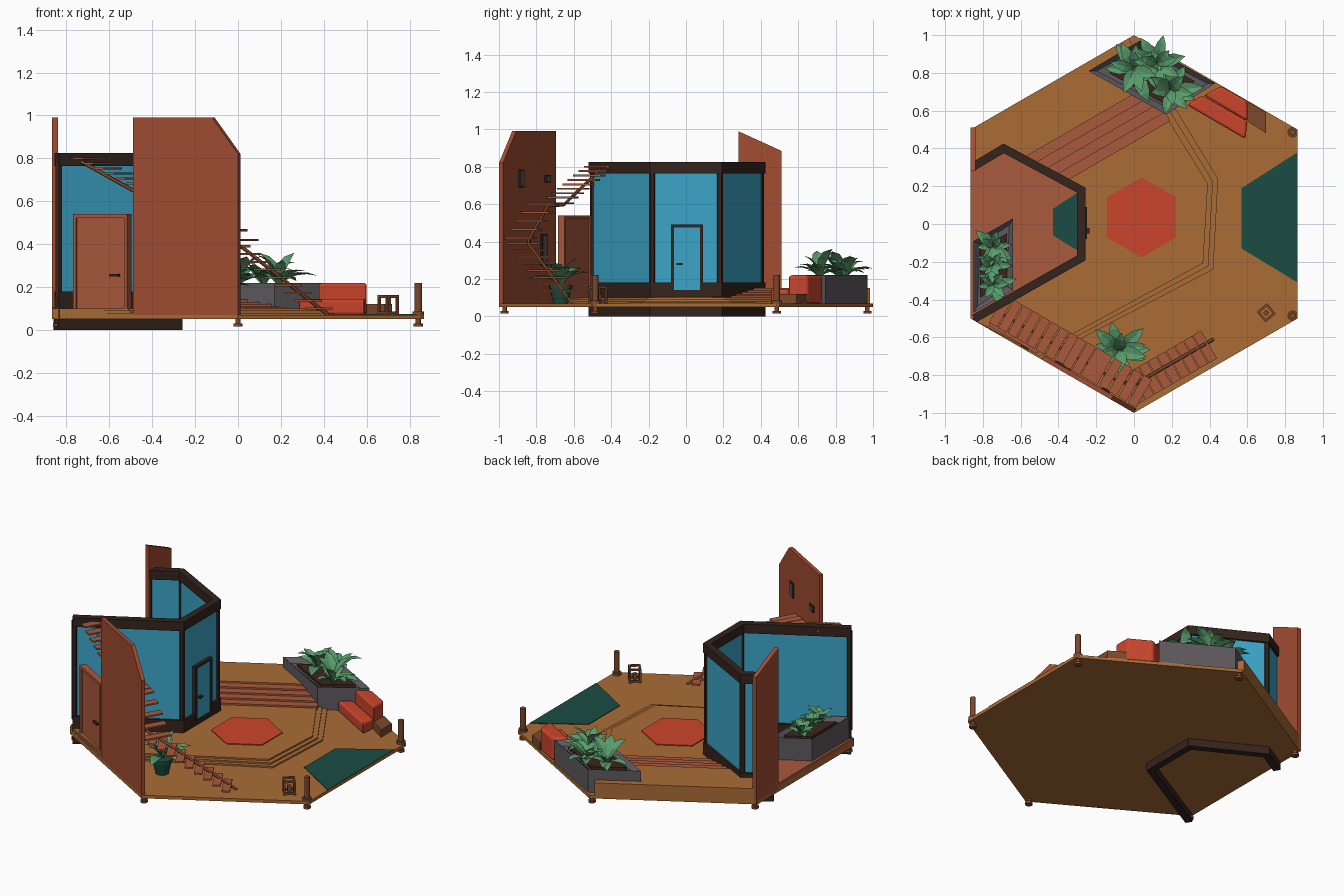
import bpy, bmesh, math, random
from mathutils import Vector, Matrix

if "Cube" in bpy.data.objects:
    bpy.data.objects.remove(bpy.data.objects["Cube"])
random.seed(4)

def mat(name, *c):
    m = bpy.data.materials.new(name)
    m.diffuse_color = (*c, 1)
    m.use_nodes = True
    m.node_tree.nodes["Principled BSDF"].inputs["Base Color"].default_value = m.diffuse_color
    return m
WOOD = mat("wood", .40, .15, .036)
CLAY = mat("terracotta", .40, .10, .045)
WALL = mat("wall_clay", .36, .075, .032)
DARK = mat("dark_frame", .035, .017, .012)
GLASS = mat("glass", .045, .38, .58)
RED = mat("red", .60, .06, .025)
TEAL = mat("teal", .010, .075, .055)
GREY = mat("stone", .11, .10, .11)
SOIL = mat("soil", .045, .018, .012)
LEAF = mat("leaf", .10, .34, .15)
BROWN = mat("brown", .20, .065, .025)

def finish(name, bm, m, bevel=0):
    bmesh.ops.recalc_face_normals(bm, faces=bm.faces)
    me = bpy.data.meshes.new(name)
    bm.to_mesh(me); bm.free()
    me.materials.append(m)
    o = bpy.data.objects.new(name, me)
    bpy.context.collection.objects.link(o)
    if bevel:
        b = o.modifiers.new("bevel", 'BEVEL')
        b.width, b.segments = bevel, 3
    return o

def loft(name, bottom, top, m, bevel=0, inset=None):
    """Solid between two matching outlines; inset=(rim, depth) hollows the top."""
    bm = bmesh.new()
    a = [bm.verts.new(p) for p in bottom]
    b = [bm.verts.new(p) for p in top]
    bm.faces.new(a)
    cap = bm.faces.new(b)
    n = len(a)
    for i in range(n):
        bm.faces.new((a[i], a[(i + 1) % n], b[(i + 1) % n], b[i]))
    bmesh.ops.recalc_face_normals(bm, faces=bm.faces)
    if inset:
        bmesh.ops.inset_individual(bm, faces=[cap], thickness=inset[0])
        bmesh.ops.translate(bm, verts=cap.verts, vec=(0, 0, -inset[1]))
    return finish(name, bm, m, bevel)

def prism(name, pts, z0, z1, m, **k):
    return loft(name, [(x, y, z0) for x, y in pts], [(x, y, z1) for x, y in pts], m, **k)

def frame(o, e, n):
    return lambda s, d: (o[0] + s * e[0] + d * n[0], o[1] + s * e[1] + d * n[1])
H = .866
front_left = frame((0, -1), (-H, .5), (.5, H))
front_right = frame((0, -1), (H, .5), (-.5, H))
back_left = frame((0, 1), (-H, -.5), (.5, -H))

def box(name, f, s0, s1, d0, d1, z0, z1, m, **k):
    return prism(name, [f(s0, d0), f(s1, d0), f(s1, d1), f(s0, d1)], z0, z1, m, **k)

def slab(name, f, prof, d0, d1, m):
    return loft(name, [(*f(s, d0), z) for s, z in prof], [(*f(s, d1), z) for s, z in prof], m)

def cyl(name, x, y, z0, z1, r0, r1, m, n=16):
    bm = bmesh.new()
    bmesh.ops.create_cone(bm, cap_ends=True, segments=n, radius1=r0, radius2=r1, depth=z1 - z0,
                          matrix=Matrix.Translation((x, y, (z0 + z1) / 2)))
    return finish(name, bm, m)

def hexagon(x, y, r):
    return [(x + r * math.sin(i * math.pi / 3), y + r * math.cos(i * math.pi / 3)) for i in range(6)]

# deck with three shallow steps up to the main floor
prism("deck", hexagon(0, 0, 1), .05, .07, WOOD)
for i in range(3):
    o = i * .027
    prism("deck_step", [(-H, .5), (-.05, .97), (.22 - o, .61 - o * .6), (.445 - o, .24 - o * .5),
                        (.42 - o, -.24 + o * .6), (-.49 - o * .4, -.717 + o * .6), (-H, -.5)],
          .052, .08 + .01 * i, WOOD)

# back terrace with terracotta steps
prism("terrace", [back_left(s, d) for s, d in
      ((.03, 0), (1, 0), (1.098, .17), (.89, .17), (.83, .27), (.05, .27))], .052, .152, WOOD)
for i in range(4):
    d0, d1 = .27 + i * .055, .325 + i * .055
    end = lambda d: .652 + (.57 - d) * .596
    prism("terrace_step", [back_left(.06, d0), back_left(end(d0), d0), back_left(end(d1), d1),
          back_left(.06, d1)], .06, .142 - i * .0105, CLAY)

# house: skirting, glass and top beam along an open outline
plan = [(-.85, .305), (-.69, .40), (-.28, .18), (-.28, -.18), (-.835, -.495)]
prism("house_floor", [(-H, .29)] + plan[1:4] + [(-H, -.49)], .08, .105, CLAY)
for i, (p, q) in enumerate(zip(plan, plan[1:])):
    v = Vector(q) - Vector(p)
    L, v = v.length, v.normalized()
    f = frame(p, v, (-v.y, v.x))
    e0, e1 = (-.012 if i else 0), L + .012
    box("house_skirting", f, e0, e1, -.022, .022, 0, .18, DARK)
    box("house_glass", f, 0, L, -.008, .008, .18, .77, GLASS)
    box("house_top_beam", f, e0, e1, -.022, .022, .765, .825, DARK)
for x, y in plan:
    cyl("house_post", x, y, .15, .8, .018, .018, DARK, 6)

# glass door on the inner wall
fd = frame((-.28, 0), (0, 1), (1, 0))
box("glass_door", fd, -.065, .075, 0, .024, .14, .475, GLASS)
for s in (-.08, .075):
    box("glass_door_jamb", fd, s, s + .016, 0, .03, .14, .49, DARK)
box("glass_door_head", fd, -.08, .091, 0, .03, .474, .49, DARK)
box("glass_door_handle", fd, -.05, -.02, .02, .045, .275, .285, DARK)

# entrance door on the front edge
box("door_panel", front_left, .62, .88, .025, .045, .1, .53, CLAY)
for s in (.605, .88):
    box("door_jamb", front_left, s, s + .018, .015, .055, .1, .54, CLAY)
box("door_head", front_left, .605, .898, .015, .055, .522, .54, CLAY)
box("door_handle", front_left, .65, .70, .008, .03, .25, .26, DARK)

# two free walls
slab("stair_wall", front_left, [(0, .05), (.566, .05), (.566, .99), (.14, .99), (0, .82)], 0, .025, WALL)
slab("side_wall", frame((-H, 0), (0, 1), (1, 0)), [(.28, .05), (.51, .05), (.51, .885), (.28, .99)],
     0, .027, WALL)

# pictures on the stair wall
for s, w, z0, z1 in ((.19, .05, .69, .785), (.47, .055, .715, .755), (.43, .055, .27, .44)):
    box("picture_frame", front_left, s - w / 2, s + w / 2, .02, .034, z0, z1, DARK)
    box("picture", front_left, s - w / 2 + .008, s + w / 2 - .008, .03, .037, z0 + .008, z1 - .008, GREY)

# stairs: corner-turning flights of thin treads
for f, s0, s1, za, zb, n in ((front_right, .50, .06, .10, .39, 9), (front_left, .03, .27, .42, .6, 5),
                             (front_left, .32, .43, .605, .605, 3), (front_left, .48, .88, .635, .80, 8)):
    for i in range(n):
        t = i / (n - 1)
        s, z = s0 + (s1 - s0) * t, za + (zb - za) * t
        box("stair_tread", f, s - .025, s + .025, .03, .20, z - .005, z + .005, CLAY)
cu = bpy.data.curves.new("stair_stringer", 'CURVE')
cu.dimensions, cu.bevel_depth, cu.bevel_resolution = '3D', .009, 0
path = [(.42, -.61, .07), (.02, -.84, .385), (-.07, -.84, .41), (-.245, -.74, .59),
        (-.39, -.655, .595), (-.74, -.453, .79)]
sp = cu.splines.new('POLY')
sp.points.add(len(path) - 1)
for pt, p in zip(sp.points, path):
    pt.co = (*p, 1)
cu.materials.append(BROWN)
bpy.context.collection.objects.link(bpy.data.objects.new("stair_stringer", cu))

# feet at the corners and posts on the right
for x, y in hexagon(0, 0, .97):
    cyl("foot_stem", x, y, .025, .06, .012, .012, BROWN)
    cyl("foot_pad", x, y, .015, .03, .022, .022, BROWN)
    if x > .5:
        cyl("post", x, y, .07, .22, .017, .017, BROWN)
        cyl("post_collar", x, y, .055, .085, .027, .027, BROWN)

# rugs
prism("green_rug", [(.57, .19), (H, .38), (H, -.31), (.57, -.13)], .068, .074, TEAL)
prism("house_rug", [(-.43, .08), (-.3, .165), (-.3, -.14), (-.43, -.06)], .1, .11, TEAL)
prism("red_rug", hexagon(.04, .035, .212), .098, .106, RED)

# sofa and side table
prism("sofa_seat", [(.28, .63), (.36, .68), (.6, .545), (.59, .45)], .07, .145, RED, bevel=.014)
prism("sofa_back", [(.37, .68), (.46, .73), (.6, .65), (.6, .545)], .07, .22, RED, bevel=.014)
prism("side_table", [(.6, .65), (.7, .59), (.7, .48), (.6, .545)], .07, .12, BROWN)

# lantern: open cube of bars
c = math.sqrt(.5)
fl = frame((.7, -.47), (.77, .64), (-.64, .77))
a, b = .036, .024
for z in (.075, .15):
    for s0, s1, d0, d1 in ((-a, a, -a, -b), (-a, a, b, a), (-a, -b, -b, b), (b, a, -b, b)):
        box("lantern_bar", fl, s0, s1, d0, d1, z, z + .012, BROWN)
for s in (-a, b):
    for d in (-a, b):
        box("lantern_leg", fl, s, s + .012, d, d + .012, .07, .16, BROWN)
box("lantern_core", fl, -.012, .012, -.012, .012, .085, .12, BROWN)

# plants: rosettes of folded, drooping leaves
def plant(x, y, z, size, n):
    bm = bmesh.new()
    for i in range(n):
        yaw = i * 2.4 + random.uniform(-.3, .3)
        pitch = math.radians(random.uniform(30, 82))
        L, rows = size * random.uniform(.8, 1.1), []
        r = h = 0
        for k, w in enumerate((.06, .2, .3, .22, .0)):
            w *= L * .6
            pts = []
            for side, lift in ((-1, .3), (0, 0), (1, .3)):
                lx, ly = r * math.cos(yaw), r * math.sin(yaw)
                pts.append(bm.verts.new((x + lx - side * w * math.sin(yaw),
                           y + ly + side * w * math.cos(yaw), z + h + lift * w)))
            rows.append(pts)
            r += L / 4 * math.cos(pitch)
            h += L / 4 * math.sin(pitch)
            pitch -= .28
        for p, q in zip(rows, rows[1:]):
            for j in (0, 1):
                bm.faces.new((p[j], p[j + 1], q[j + 1], q[j]))
    bmesh.ops.remove_doubles(bm, verts=bm.verts, dist=1e-5)
    finish("plant", bm, LEAF)

for pts, z0, spots in (([(-.24, .81), (.03, .97), (.43, .745), (.17, .58)], .07,
                        ((0, .82), (.12, .85), (.19, .71))),
                       ([(-.64, .03), (-.85, -.09), (-.85, -.47), (-.64, -.35)], .1,
                        ((-.745, -.12), (-.75, -.22), (-.745, -.32)))):
    z1 = z0 + .15
    prism("planter", pts, z0, z1, GREY, inset=(.04, .03))
    cx, cy = sum(p[0] for p in pts) / 4, sum(p[1] for p in pts) / 4
    prism("planter_soil", [(cx + (x - cx) * .68, cy + (y - cy) * .68) for x, y in pts], z0 + .1, z1 - .012, SOIL)
    for x, y in spots:
        plant(x, y, z1 - .015, .19 if z0 < .09 else .13, 12)

# potted plant by the stairs
cyl("pot", -.08, -.67, .07, .15, .04, .058, TEAL, 20)
cyl("pot_rim", -.08, -.67, .15, .168, .062, .062, TEAL, 20)
plant(-.08, -.67, .165, .19, 14)
